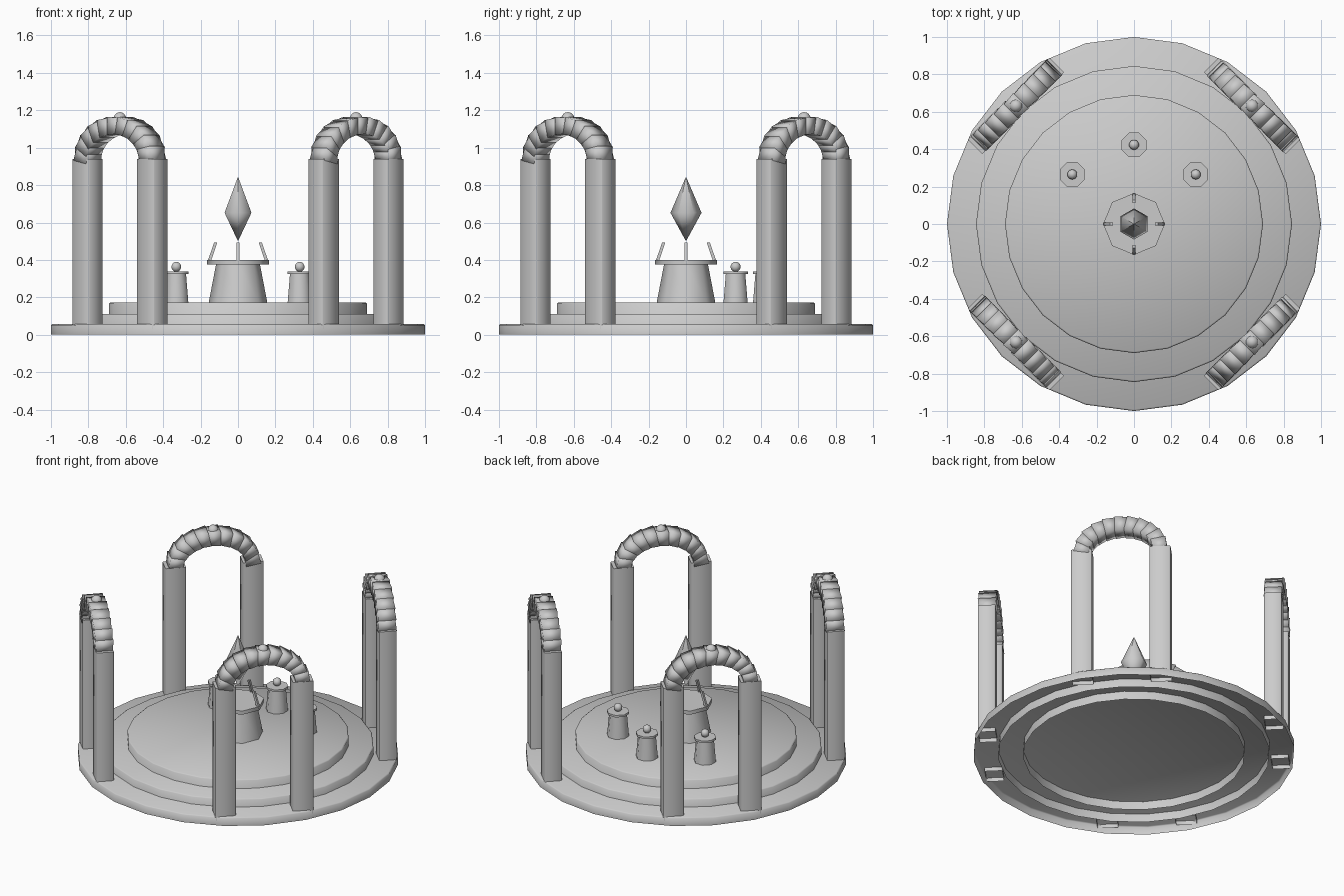
import bpy, bmesh, math
from mathutils import Vector, Matrix

if "Cube" in bpy.data.objects:
    bpy.data.objects.remove(bpy.data.objects["Cube"])


def finish(name, bm, angle=35):
    bmesh.ops.recalc_face_normals(bm, faces=bm.faces)
    me = bpy.data.meshes.new(name)
    bm.to_mesh(me)
    bm.free()
    ob = bpy.data.objects.new(name, me)
    bpy.context.collection.objects.link(ob)
    bpy.ops.object.select_all(action='DESELECT')
    ob.select_set(True)
    bpy.context.view_layer.objects.active = ob
    bpy.ops.object.shade_smooth_by_angle(angle=math.radians(angle))
    return ob


def lathe(name, profile, sides, loc=(0, 0, 0), turn=0.0, angle=35):
    """Revolve (radius, z) points; radius 0 closes to a tip."""
    bm = bmesh.new()
    rings = []
    for r, z in profile:
        n = 1 if r == 0 else sides
        rings.append([bm.verts.new((loc[0] + r * math.sin(turn + math.tau * i / sides),
                                    loc[1] + r * math.cos(turn + math.tau * i / sides),
                                    loc[2] + z)) for i in range(n)])
    for a, b in zip(rings, rings[1:]):
        for i in range(sides):
            j = (i + 1) % sides
            quad = [a[i % len(a)], a[j % len(a)], b[j % len(b)], b[i % len(b)]]
            bm.faces.new(list(dict.fromkeys(quad)))
    return finish(name, bm, angle)


def ball(name, r, loc):
    bm = bmesh.new()
    bmesh.ops.create_uvsphere(bm, u_segments=10, v_segments=8, radius=r,
                              matrix=Matrix.Translation(loc))
    return finish(name, bm, 60)


# three nested round steps, open underneath, all reaching the ground
for n, (r, top) in enumerate([(1.0, 0.057), (0.845, 0.112), (0.69, 0.173)]):
    lathe(f"step_{n}", [(r, 0), (r, top - 0.006), (r - 0.008, top), (0, top)], 24, angle=65)

# four arches on the diagonals
PILLAR_W, PILLAR_D, SPREAD = 0.13, 0.11, 0.245
BASE, TOP = 0.03, 0.94
BLOCKS = 11
for k in range(4):
    phi = math.radians(45 + 90 * k)
    frame = Matrix.Translation((0.893 * math.cos(phi), 0.893 * math.sin(phi), 0)) \
        @ Matrix.Rotation(phi + math.pi / 2, 4, 'Z')

    # pillars, open at the foot
    for side in (-1, 1):
        bm = bmesh.new()
        m = frame @ Matrix.Translation((side * SPREAD, 0, (BASE + TOP) / 2)) \
            @ Matrix.Diagonal((PILLAR_W, PILLAR_D, TOP - BASE, 1))
        bmesh.ops.create_cube(bm, size=1, matrix=m)
        upright = [e for e in bm.edges
                   if abs(e.verts[0].co.z - e.verts[1].co.z) > 0.5]
        bmesh.ops.bevel(bm, geom=upright, offset=0.006, segments=1, affect='EDGES')
        foot = [f for f in bm.faces if f.calc_center_median().z < BASE + 0.01]
        bmesh.ops.delete(bm, geom=foot, context='FACES_ONLY')
        finish(f"pillar_{k}_{side}", bm, 50)

    # arch stones, each flaring slightly so the joints are stepped
    bm = bmesh.new()
    for i in range(BLOCKS):
        t = math.pi * (i + 0.5) / BLOCKS
        pos = Vector((0.242 * math.cos(t), 0, 0.935 + 0.182 * math.sin(t)))
        tangent = Vector((-0.242 * math.sin(t), 0, 0.182 * math.cos(t))).normalized()
        tilt = math.atan2(tangent.z, tangent.x)
        m = frame @ Matrix.Translation(pos) @ Matrix.Rotation(-tilt, 4, 'Y')
        new = bmesh.ops.create_cube(bm, size=1)['verts']
        for v in new:
            flare = 1.06 if v.co.x > 0 else 0.94
            v.co = Vector((v.co.x * 0.078, v.co.y * 0.11 * flare, v.co.z * 0.09 * flare))
        bmesh.ops.transform(bm, matrix=m, verts=new)
    finish(f"arch_stones_{k}", bm, 120)
    ball(f"arch_finial_{k}", 0.035, frame @ Vector((0, 0, 1.155)))

# central pedestal with slab top
lathe("pedestal", [(0.157, 0.17), (0.117, 0.378), (0, 0.378)], 8, angle=50)
lathe("pedestal_slab", [(0, 0.375), (0.165, 0.375), (0.165, 0.4), (0, 0.4)], 8, angle=50)

# four prongs leaning around the crystal
for k in range(4):
    bm = bmesh.new()
    bmesh.ops.create_cube(bm, size=1)
    for v in bm.verts:
        up = v.co.z + 0.5
        v.co = Vector((0.156 - 0.036 * up + v.co.x * 0.017, v.co.y * 0.015,
                       0.385 + 0.107 * up))
    bmesh.ops.rotate(bm, verts=bm.verts, matrix=Matrix.Rotation(math.pi / 2 * k, 3, 'Z'))
    finish(f"prong_{k}", bm)

# floating crystal
lathe("crystal", [(0, 0.5), (0.083, 0.652), (0, 0.845)], 6, angle=55)

# three lidded jars behind the pedestal
for n, (x, y) in enumerate([(-0.33, 0.265), (0, 0.423), (0.33, 0.265)]):
    at, half = (x, y, 0), math.pi / 8
    lathe(f"jar_{n}", [(0.07, 0.17), (0.056, 0.33), (0, 0.33)], 8, at, half, 50)
    lathe(f"jar_lid_{n}", [(0, 0.325), (0.071, 0.325), (0.071, 0.339), (0, 0.339)], 8, at, half, 50)
    ball(f"jar_knob_{n}", 0.027, (x, y, 0.363))
